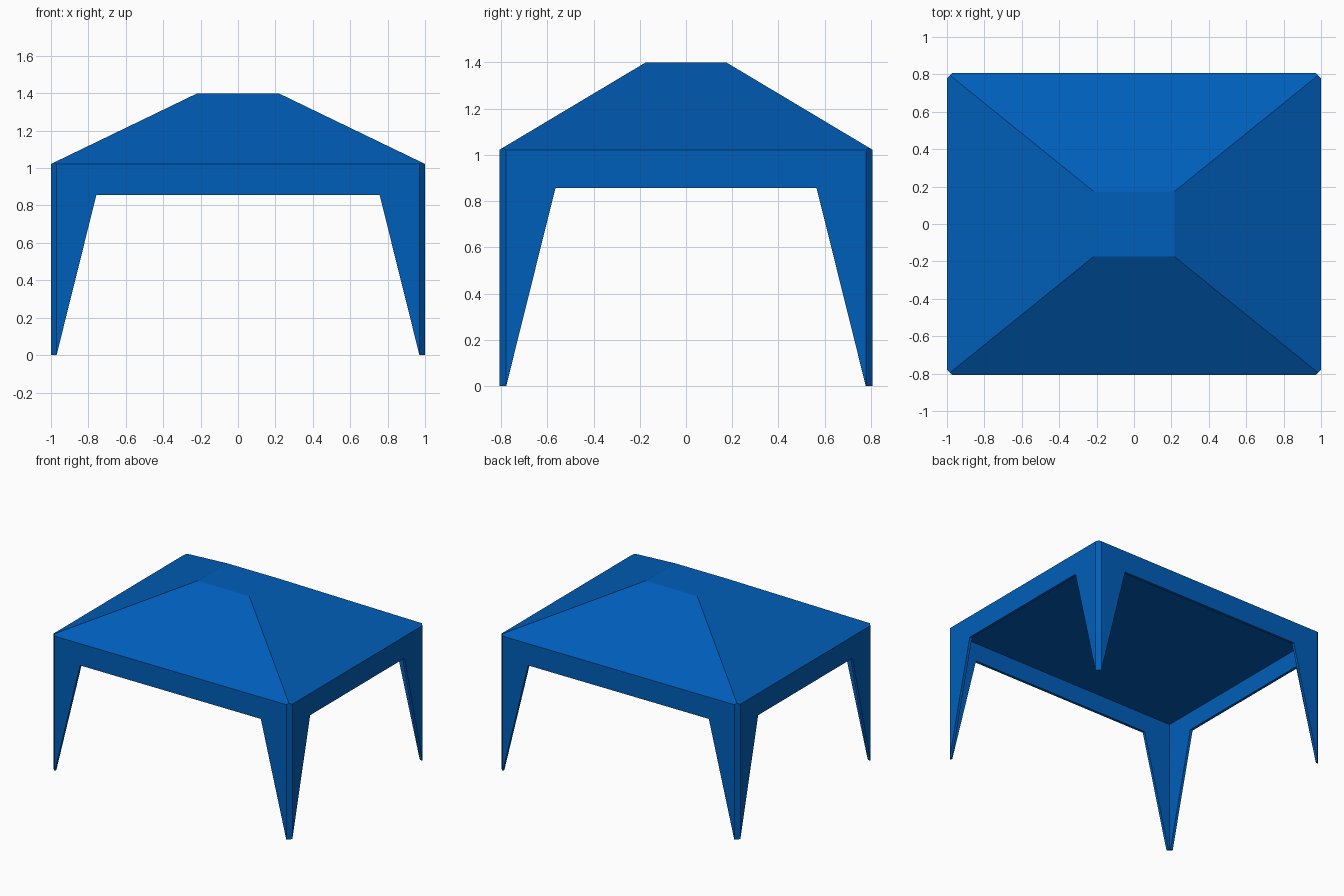
import bpy, bmesh
from mathutils import Matrix, Vector

if "Cube" in bpy.data.objects:
    bpy.data.objects.remove(bpy.data.objects["Cube"])

HX, HY = 1.0, 0.808       # half footprint
C, T = 0.03, 0.02         # corner chamfer and wall thickness
RAIL, CEIL, EAVE, TOP = 0.857, 0.995, 1.022, 1.40
QUARTER = 1.5707963

blue = bpy.data.materials.new("canopy blue")
blue.diffuse_color = (0.0, 0.112, 0.487, 1)
blue.use_nodes = True
blue.node_tree.nodes["Principled BSDF"].inputs["Base Color"].default_value = blue.diffuse_color


def add_object(name, bm):
    bmesh.ops.recalc_face_normals(bm, faces=bm.faces)
    mesh = bpy.data.meshes.new(name)
    bm.to_mesh(mesh)
    bm.free()
    mesh.materials.append(blue)
    obj = bpy.data.objects.new(name, mesh)
    bpy.context.collection.objects.link(obj)
    return obj


def prism(name, points, offset):
    """Extrude a closed outline along an offset."""
    bm = bmesh.new()
    face = bm.faces.new([bm.verts.new(p) for p in points])
    ext = bmesh.ops.extrude_face_region(bm, geom=[face], use_keep_orig=True)
    verts = [g for g in ext["geom"] if isinstance(g, bmesh.types.BMVert)]
    bmesh.ops.translate(bm, verts=verts, vec=offset)
    return add_object(name, bm)


# Four skirt panels, each with its two tapering leg halves
def panel(name, half, dist, turn):
    a, b = half - C, half - 0.243
    outline = [(-a, 0), (-b, RAIL), (b, RAIL), (a, 0), (a, EAVE), (-a, EAVE)]
    obj = prism(name, [(u, -dist, z) for u, z in outline], (0, T, 0))
    obj.data.transform(Matrix.Rotation(turn, 4, 'Z'))


panel("front_panel", HX, HY, 0)
panel("right_panel", HY, HX, QUARTER)
panel("back_panel", HX, HY, 2 * QUARTER)
panel("left_panel", HY, HX, 3 * QUARTER)

# Chamfered corner posts
section = [(C, 0), (0, C), (T, C), (T, T), (C, T)]   # insets from the corner
for sx, side in ((-1, "left"), (1, "right")):
    for sy, end in ((-1, "front"), (1, "back")):
        prism(f"{end}_{side}_post",
              [(sx * (HX - dx), sy * (HY - dy), 0) for dx, dy in section],
              (0, 0, EAVE))

# Flat ceiling between the panels
x, y = HX - T, HY - T
prism("ceiling", [(-x, -y, CEIL), (x, -y, CEIL), (x, y, CEIL), (-x, y, CEIL)],
      (0, 0, EAVE - CEIL))

# Hipped roof with a flat top, its corners cut to match the posts
bm = bmesh.new()
for sx in (-1, 1):
    for sy in (-1, 1):
        bm.verts.new((sx * HX, sy * HY, EAVE))
        bm.verts.new((sx * 0.217, sy * 0.175, TOP))
bmesh.ops.convex_hull(bm, input=bm.verts)
bmesh.ops.dissolve_limit(bm, angle_limit=0.01, verts=bm.verts, edges=bm.edges)
for sx in (-1, 1):
    for sy in (-1, 1):
        cut = bmesh.ops.bisect_plane(
            bm, geom=bm.verts[:] + bm.edges[:] + bm.faces[:],
            plane_co=Vector((sx * (HX - C), sy * HY, EAVE)),
            plane_no=Vector((sx, sy, 0)), clear_outer=True)
        edges = [g for g in cut["geom_cut"] if isinstance(g, bmesh.types.BMEdge)]
        bmesh.ops.holes_fill(bm, edges=edges)
add_object("roof", bm)
